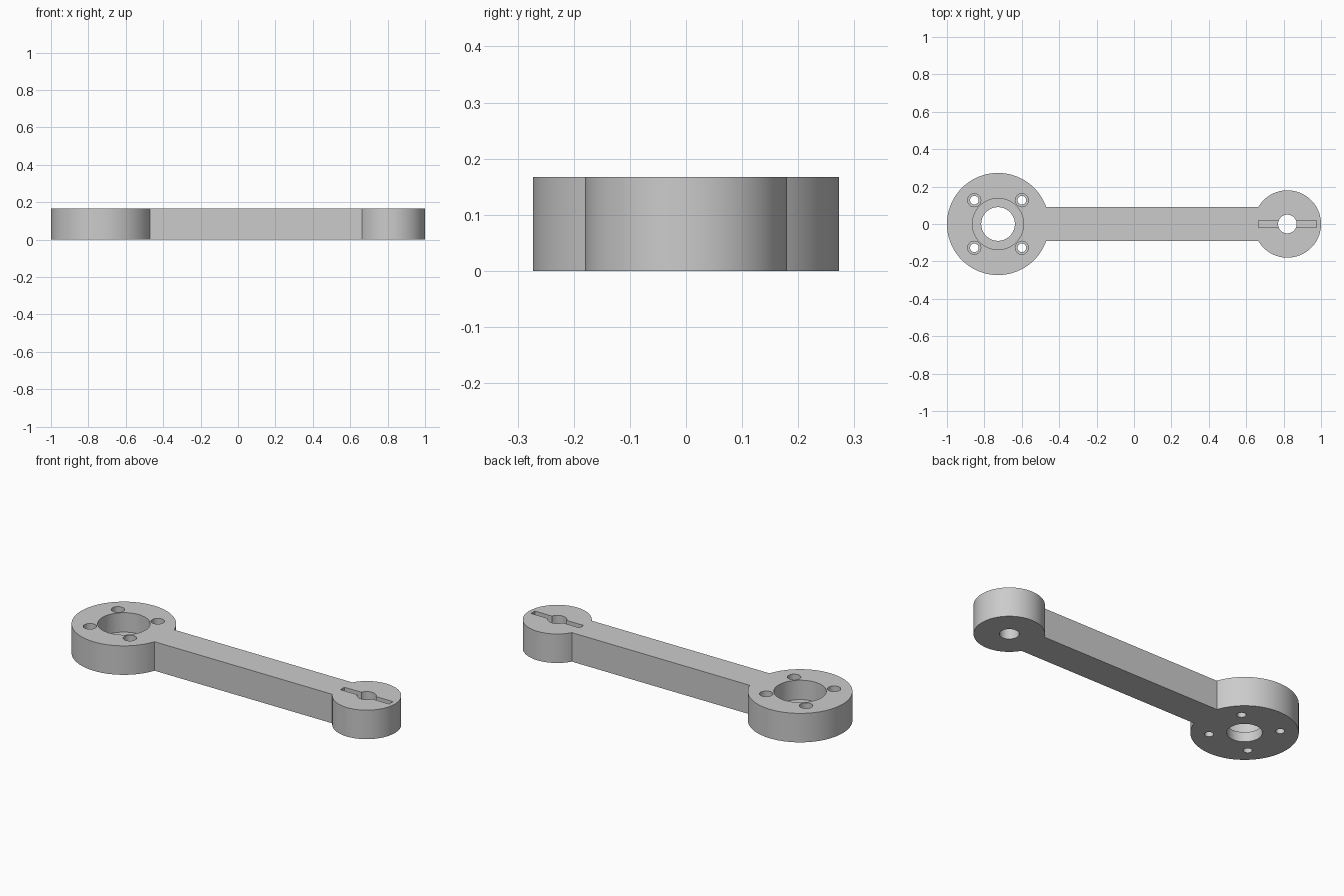
import bpy
import bmesh
from math import asin, cos, pi, radians, sin

cube = bpy.data.objects.get("Cube")
if cube:
    bpy.data.objects.remove(cube)

HEIGHT = 0.167
HUB_X, HUB_R = -0.727, 0.273      # large motor hub
TIP_X, TIP_R = 0.82, 0.18         # small end boss
ARM_HALF = 0.09
FLOOR = 0.055                     # thickness left under the counterbores

grey = bpy.data.materials.new("light grey")
grey.use_nodes = True
colour = (0.6, 0.6, 0.6, 1)
grey.diffuse_color = colour
grey.node_tree.nodes["Principled BSDF"].inputs["Base Color"].default_value = colour


def arc(cx, cy, r, start, end, steps):
    return [(cx + r * cos(start + (end - start) * i / steps),
             cy + r * sin(start + (end - start) * i / steps)) for i in range(steps + 1)]


def prism(name, outline, z0, z1):
    """Extrude a closed outline from z0 to z1."""
    bm = bmesh.new()
    face = bm.faces.new([bm.verts.new((x, y, z0)) for x, y in outline])
    top = bmesh.ops.extrude_face_region(bm, geom=[face])["geom"]
    verts = [v for v in top if isinstance(v, bmesh.types.BMVert)]
    bmesh.ops.translate(bm, verts=verts, vec=(0, 0, z1 - z0))
    bmesh.ops.recalc_face_normals(bm, faces=bm.faces)
    mesh = bpy.data.meshes.new(name)
    bm.to_mesh(mesh)
    bm.free()
    mesh.materials.append(grey)
    obj = bpy.data.objects.new(name, mesh)
    bpy.context.collection.objects.link(obj)
    return obj


# Arm body: two round ends joined by a straight bar
a = asin(ARM_HALF / HUB_R)
b = asin(ARM_HALF / TIP_R)
outline = (arc(HUB_X, 0, HUB_R, a, 2 * pi - a, 96)
           + arc(TIP_X, 0, TIP_R, b - pi, pi - b, 80))
body = prism("motor_arm", outline, 0, HEIGHT)

cutters = []


def drill(name, x, y, r, z0, z1=HEIGHT + 0.1, steps=64):
    cutters.append(prism(name, arc(x, y, r, 0, 2 * pi, steps)[:-1], z0, z1))


# Stepped shaft hole in the hub
drill("shaft_counterbore", HUB_X, 0, 0.137, FLOOR)
drill("shaft_hole", HUB_X, 0, 0.09, -0.1)

# Four stepped screw holes
for sx in (-1, 1):
    for sy in (-1, 1):
        x, y = HUB_X + sx * 0.127, sy * 0.127
        drill("screw_counterbore", x, y, 0.035, FLOOR, steps=32)
        drill("screw_hole", x, y, 0.023, -0.1, steps=32)

# Pivot hole and shallow key slot in the tip
drill("pivot_hole", TIP_X, 0, 0.05, -0.1, steps=48)
x0, x1, w = 0.665, 0.975, 0.018
cutters.append(prism("key_slot", [(x0, -w), (x1, -w), (x1, w), (x0, w)],
                     HEIGHT - 0.04, HEIGHT + 0.1))

# Cut every hole, then bake the result and drop the cutters
for cutter in cutters:
    cut = body.modifiers.new(cutter.name, "BOOLEAN")
    cut.operation = "DIFFERENCE"
    cut.solver = "EXACT"
    cut.object = cutter
graph = bpy.context.evaluated_depsgraph_get()
baked = bpy.data.meshes.new_from_object(body.evaluated_get(graph))
body.modifiers.clear()
body.data = baked
for cutter in cutters:
    bpy.data.objects.remove(cutter)

# Smooth round walls, crisp rims
bpy.ops.object.select_all(action="DESELECT")
body.select_set(True)
bpy.context.view_layer.objects.active = body
bpy.ops.object.shade_smooth_by_angle(angle=radians(30))
